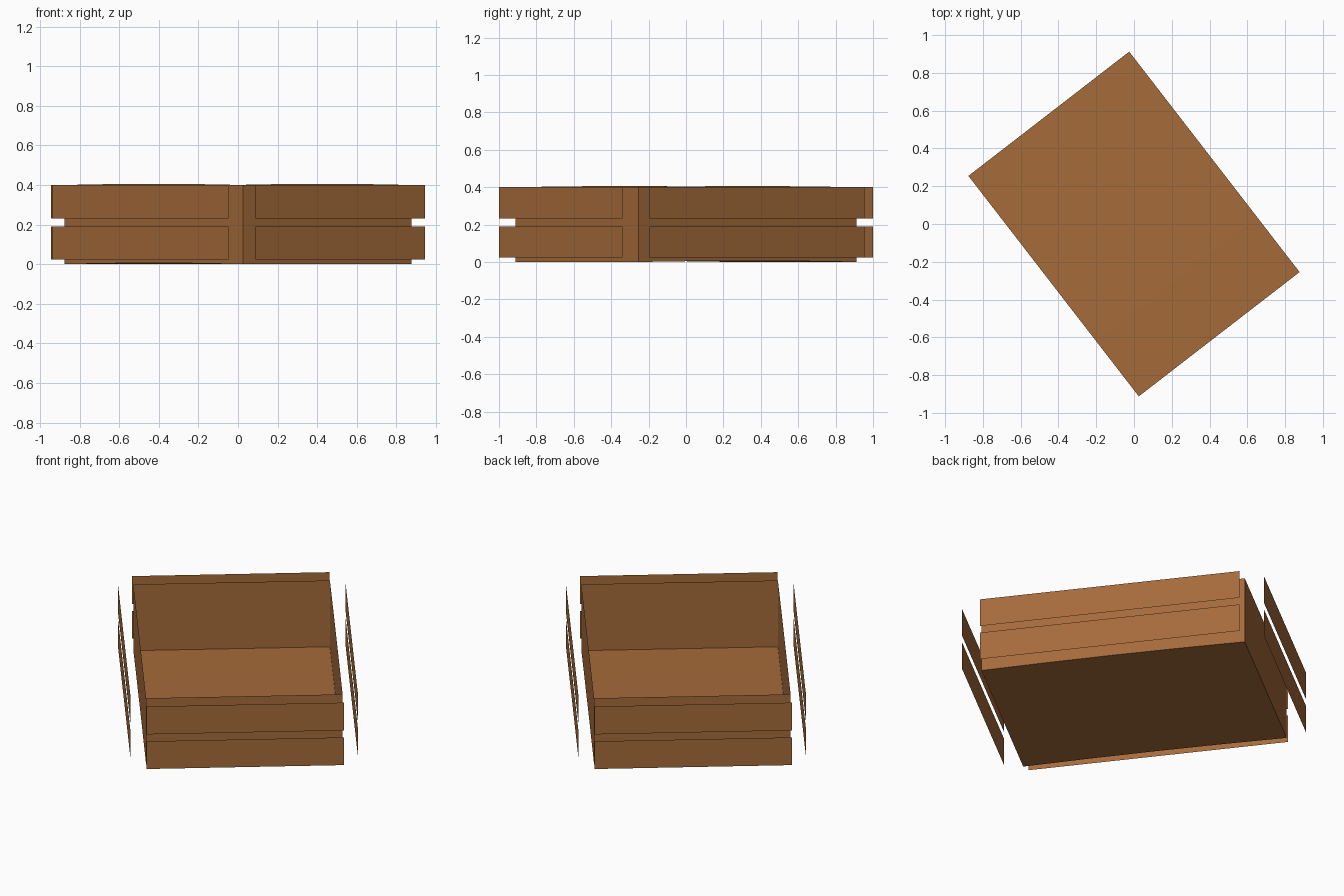
import bpy, bmesh, math
from mathutils import Matrix

if "Cube" in bpy.data.objects:
    bpy.data.objects.remove(bpy.data.objects["Cube"])

ANGLE = math.radians(37.7)      # crate is turned on the ground
W, L, H = 1.076, 1.475, 0.40    # short side, long side, height
BOW = 0.006                     # slight upward bow along the long sides
SLATS = [(0.023, 0.19), (0.232, 0.40)]

wood = bpy.data.materials.new("brown_wood")
wood.diffuse_color = (0.38, 0.147, 0.043, 1)
wood.use_nodes = True
wood.node_tree.nodes["Principled BSDF"].inputs["Base Color"].default_value = wood.diffuse_color
TURN = Matrix.Rotation(ANGLE, 4, 'Z')


def finish(name, bm):
    mesh = bpy.data.meshes.new(name)
    bm.transform(TURN)
    bm.to_mesh(mesh)
    bm.free()
    mesh.materials.append(wood)
    obj = bpy.data.objects.new(name, mesh)
    bpy.context.collection.objects.link(obj)


# open tray: single-surface floor and four walls
bm = bmesh.new()
bmesh.ops.create_cube(bm, size=1)
top = [f for f in bm.faces if f.normal.z > 0.9]
bmesh.ops.delete(bm, geom=top, context='FACES_ONLY')
bm.transform(Matrix.Translation((0, 0, H / 2)) @ Matrix.Diagonal((W, L, H, 1)))
long_edges = [e for e in bm.edges
              if abs(e.verts[0].co.y - e.verts[1].co.y) > 1]
bmesh.ops.subdivide_edges(bm, edges=long_edges, cuts=3, use_grid_fill=True)
for v in bm.verts:
    v.co.z += BOW * (1 - (2 * v.co.y / L) ** 2)
finish("crate_tray", bm)


# thin flat slats standing a little off each side
def slat(name, length, offset, turn, z0, z1):
    bm = bmesh.new()
    h = length / 2
    pts = [(-h, -offset, z0), (h, -offset, z0), (h, -offset, z1), (-h, -offset, z1)]
    bm.faces.new([bm.verts.new(p) for p in pts])
    bm.transform(Matrix.Rotation(turn, 4, 'Z'))
    finish(name, bm)


sides = [("front", 1.08, 0.845), ("right", 1.452, W / 2 + 0.084),
         ("back", 1.08, 0.845), ("left", 1.452, W / 2 + 0.084)]
for i, (side, length, offset) in enumerate(sides):
    for level, (z0, z1) in zip(("lower", "upper"), SLATS):
        slat(f"{side}_{level}_slat", length, offset, i * math.pi / 2, z0, z1)
